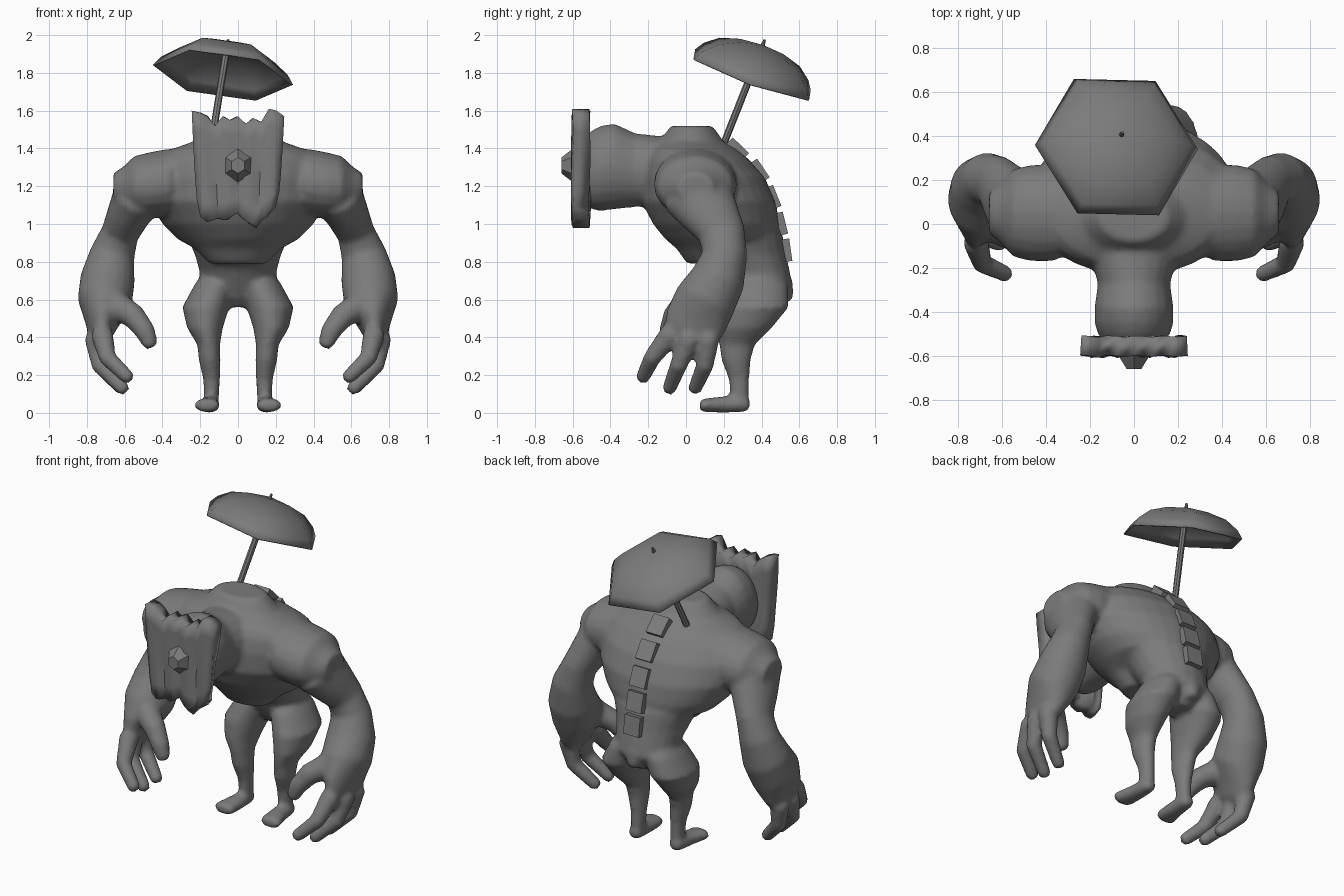
import bpy, bmesh, math
from mathutils import Vector, Matrix

if "Cube" in bpy.data.objects:
    bpy.data.objects.remove(bpy.data.objects["Cube"], do_unlink=True)

GREY = (0.2, 0.2, 0.2, 1)
mat = bpy.data.materials.new("stone grey")
mat.use_nodes = True
mat.diffuse_color = GREY
mat.node_tree.nodes["Principled BSDF"].inputs["Base Color"].default_value = GREY
X, Y, Z = Vector((1, 0, 0)), Vector((0, 1, 0)), Vector((0, 0, 1))


def finish(bm, name, angle=35):
    bmesh.ops.recalc_face_normals(bm, faces=bm.faces)
    mesh = bpy.data.meshes.new(name)
    bm.to_mesh(mesh)
    bm.free()
    mesh.materials.append(mat)
    ob = bpy.data.objects.new(name, mesh)
    bpy.context.collection.objects.link(ob)
    if angle:
        bpy.ops.object.select_all(action='DESELECT')
        ob.select_set(True)
        bpy.context.view_layer.objects.active = ob
        bpy.ops.object.shade_smooth_by_angle(angle=math.radians(angle))
    return ob


def loft(bm, rings, ref=X, axis=None, side=1, n=20):
    """Rounded limb through (x, y, z, radius along ref, other radius)."""
    data = []
    for i, r in enumerate(rings):
        a = Vector(rings[max(i - 1, 0)][:3])
        b = Vector(rings[min(i + 1, len(rings) - 1)][:3])
        data.append((Vector(r[:3]), (b - a).normalized(), r[3], r[-1]))

    def cap(d, sign):
        step = (axis * (1 if d[1].dot(axis) > 0 else -1)) if axis else d[1]
        return (d[0] + step * sign * 0.5 * min(d[2:]), d[1], d[2] * 0.65, d[3] * 0.65)
    data = [cap(data[0], -1)] + data + [cap(data[-1], 1)]
    loops = []
    for c, t, ra, rb in data:
        t = axis or t
        u = (ref - t * ref.dot(t)).normalized()
        v = t.cross(u)
        loop = []
        for k in range(n):
            w = k * math.tau / n
            p = c + u * ra * math.cos(w) + v * rb * math.sin(w)
            loop.append(bm.verts.new((p.x * side, p.y, p.z)))
        loops.append(loop)
    for a, b in zip(loops, loops[1:]):
        for k in range(n):
            j = (k + 1) % n
            bm.faces.new((a[k], a[j], b[j], b[k]))
    bm.faces.new(loops[0])
    bm.faces.new(loops[-1])


# Body: overlapping lofts fused into one skin
bm = bmesh.new()
loft(bm, [(0, .40, .61, .1, .13), (0, .40, .67, .2, .165), (0, .37, .75, .205, .18),
          (0, .32, .84, .23, .21), (0, .28, .95, .28, .23)], axis=Z)
loft(bm, [(0, .11, .87, .23, .16), (0, .19, .92, .32, .3), (0, .16, 1.0, .4, .335),
          (0, .12, 1.12, .47, .355), (0, .09, 1.25, .48, .325), (0, .06, 1.34, .45, .275),
          (0, .04, 1.39, .37, .235), (0, .03, 1.435, .24, .17)], axis=Z, n=32)
# Head block reaching forward to the mask
loft(bm, [(0, -.08, 1.28, .22, .18), (0, -.27, 1.285, .165, .195), (0, -.38, 1.305, .18, .228),
          (0, -.45, 1.295, .18, .225), (0, -.5, 1.285, .165, .21)], axis=Y)
# Tail stub
loft(bm, [(0, .45, .74, .08), (0, .51, .66, .065), (0, .52, .61, .05)])

FINGERS = [((.72, -.08, .42), (.69, -.18, .29), (.58, -.23, .185)),
           ((.755, .02, .4), (.73, -.04, .25), (.605, -.09, .125)),
           ((.755, .12, .4), (.73, .1, .25), (.61, .045, .125))]
for s in (1, -1):
    # Shoulder mass
    loft(bm, [(.36, .05, 1.22, .22, .18), (.47, .05, 1.205, .22, .175),
              (.55, .05, 1.2, .2, .16), (.6, .05, 1.19, .145, .12)], ref=Y, axis=X, side=s)
    # Arm and palm
    loft(bm, [(.52, .06, 1.16, .19, .14), (.58, .13, 1.05, .155, .115), (.625, .19, .95, .125, .1),
              (.665, .205, .84, .12, .12), (.69, .17, .71, .145, .145), (.705, .10, .59, .165, .145),
              (.72, .05, .48, .165, .09), (.73, .02, .41, .145, .06)], ref=Y, side=s)
    # Fingers and thumb
    for base, mid, tip in FINGERS:
        loft(bm, [base + (.06,), mid + (.047,), tip + (.038,)], ref=Y, side=s, n=12)
    loft(bm, [(.65, 0, .57, .08), (.55, -.06, .51, .065), (.49, -.09, .43, .055),
              (.465, -.1, .365, .042)], ref=Y, side=s, n=12)
    # Leg and foot
    loft(bm, [(.12, .38, .68, .11, .16), (.17, .36, .56, .125, .185), (.175, .31, .45, .095, .145),
              (.155, .27, .36, .06, .095), (.15, .265, .28, .058, .078), (.14, .28, .18, .045, .055),
              (.14, .285, .08, .04, .05)], axis=Z, side=s)
    loft(bm, [(.145, .315, .045, .045, .042), (.15, .2, .044, .055, .044),
              (.165, .09, .04, .072, .036)], axis=Y, side=s, n=14)
body = finish(bm, "body", angle=0)
rem = body.modifiers.new("fuse", 'REMESH')
rem.mode = 'VOXEL'
rem.voxel_size = 0.016
rem.use_smooth_shade = True
sm = body.modifiers.new("soften", 'SMOOTH')
sm.factor = 0.5
sm.iterations = 5

# Mask: slab with ragged ends and wavy grain
TOPS = [1.6, 1.59, 1.57, 1.52, 1.57, 1.55, 1.57, 1.53, 1.56, 1.54, 1.61, 1.6, 1.57]
ENDS = [1.04, 1.01, 1.02, 1.03, 1.02, 1.04, 1.06, 1.02, 1.0, .98, 1.03, 1.06, 1.09]
bm = bmesh.new()
rows = 6
cols = []
for i, (top, end) in enumerate(zip(TOPS, ENDS)):
    col = []
    for r in range(rows + 1):
        f = r / rows
        half = 0.2 + 0.045 * f ** 0.5
        x = (i / 6 - 1) * half
        y = -0.605 + 0.01 * (i % 3 == 0) + 0.005 * math.sin(i * 2 + r)
        col.append(bm.verts.new((x, y, end + (top - end) * f)))
    cols.append(col)
for a, b in zip(cols, cols[1:]):
    for r in range(rows):
        bm.faces.new((a[r], b[r], b[r + 1], a[r + 1]))
mask = finish(bm, "mask")
if mask.data.polygons[0].normal.y > 0:
    mask.data.flip_normals()
sol = mask.modifiers.new("thickness", 'SOLIDIFY')
sol.thickness = 0.09
sol.offset = -1

# Faceted nose stud
bm = bmesh.new()
bmesh.ops.create_cone(bm, cap_ends=True, segments=6, radius1=.088, radius2=.042, depth=.06,
                      matrix=Matrix.Translation((0, -.63, 1.31)) @ Matrix.Diagonal((.92, 1, 1, 1))
                      @ Matrix.Rotation(math.pi / 2, 4, 'X'))
finish(bm, "nose_stud", angle=0)

# Plates down the spine: y, z, lean in degrees
for i, (y, z, lean) in enumerate([(.05, 1.48, 3), (.27, 1.395, 38), (.385, 1.28, 50),
                                  (.455, 1.14, 62), (.497, 1.0, 70), (.525, .86, 76)]):
    bm = bmesh.new()
    bmesh.ops.create_cube(bm, size=1, matrix=Matrix.Translation((0, y, z))
                          @ Matrix.Rotation(math.radians(-lean - 6), 4, 'X')
                          @ Matrix.Diagonal((.11, .12, .06, 1)))
    finish(bm, f"spine_plate_{i + 1}", angle=0)

# Parasol: tilted six-sided canopy, pole and tip
tilt = Vector((.15, .36, 1)).normalized()
frame = Matrix.Translation((-.08, .35, 1.79)) @ Z.rotation_difference(tilt).to_matrix().to_4x4()
bm = bmesh.new()
rings = []
for radius, height in [(.375, 0), (.34, .05), (.26, .11), (.14, .15)]:
    rings.append([bm.verts.new(frame @ Vector((radius * math.cos(k * math.pi / 3),
                                               radius * math.sin(k * math.pi / 3), height)))
                  for k in range(6)])
peak = bm.verts.new(frame @ Vector((0, 0, .17)))
for k in range(6):
    j = (k + 1) % 6
    for a, b in zip(rings, rings[1:]):
        bm.faces.new((a[k], a[j], b[j], b[k]))
    bm.faces.new((rings[-1][k], rings[-1][j], peak))
canopy = finish(bm, "parasol_canopy", angle=60)
canopy.modifiers.new("thickness", 'SOLIDIFY').thickness = 0.008


def rod(name, a, b, r1, r2):
    a, b = Vector(a), Vector(b)
    bm = bmesh.new()
    bmesh.ops.create_cone(bm, cap_ends=True, segments=8, radius1=r1, radius2=r2, depth=(b - a).length,
                          matrix=Matrix.Translation((a + b) / 2)
                          @ Z.rotation_difference(b - a).to_matrix().to_4x4())
    finish(bm, name)


rod("parasol_pole", (-.145, .19, 1.4), frame @ Vector((0, 0, .16)), .019, .019)
rod("parasol_tip", frame @ Vector((0, 0, .16)), frame @ Vector((0, 0, .2)), .013, .006)
